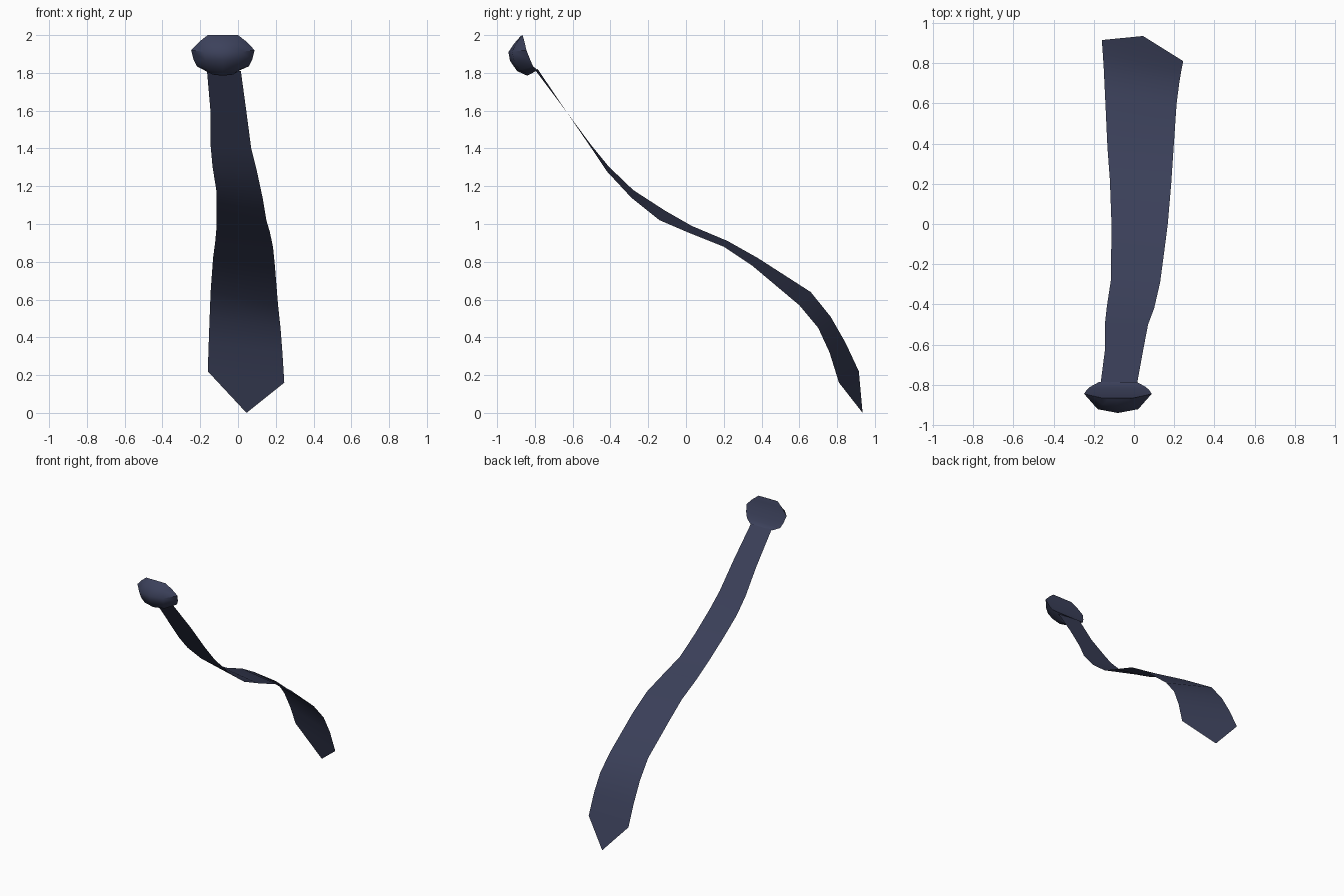
import bpy, bmesh, math

if "Cube" in bpy.data.objects:
    bpy.data.objects.remove(bpy.data.objects["Cube"])

navy = bpy.data.materials.new("navy_cloth")
navy.diffuse_color = (0.045, 0.053, 0.105, 1)
navy.use_nodes = True
navy.node_tree.nodes["Principled BSDF"].inputs["Base Color"].default_value = navy.diffuse_color


def make(name, verts, faces):
    me = bpy.data.meshes.new(name)
    me.from_pydata(verts, [], faces)
    bm = bmesh.new()
    bm.from_mesh(me)
    bmesh.ops.recalc_face_normals(bm, faces=bm.faces)
    bm.to_mesh(me)
    bm.free()
    me.materials.append(navy)
    ob = bpy.data.objects.new(name, me)
    bpy.context.collection.objects.link(ob)
    bpy.ops.object.select_all(action='DESELECT')
    ob.select_set(True)
    bpy.context.view_layer.objects.active = ob
    bpy.ops.object.shade_smooth_by_angle(angle=math.radians(50))
    return ob


# Blowing tie blade: left and right edge points from the knot down to the tip
left = [(-.165, -.785, 1.82), (-.145, -.63, 1.59), (-.145, -.50, 1.415), (-.135, -.41, 1.305),
        (-.115, -.28, 1.18), (-.113, -.11, 1.07), (-.113, .03, .99), (-.12, .22, .91),
        (-.132, .38, .82), (-.145, .66, .64), (-.15, .765, .51), (-.155, .845, .37),
        (-.16, .915, .22)]
right = [(.015, -.795, 1.81), (.045, -.63, 1.59), (.07, -.50, 1.40), (.10, -.42, 1.28),
         (.13, -.29, 1.14), (.15, -.14, 1.02), (.168, 0, .96), (.185, .20, .88),
         (.195, .35, .78), (.212, .60, .57), (.225, .70, .45), (.235, .76, .32),
         (.245, .81, .16)]
n = len(left)
tip = (.045, .935, 0)
faces = [(i, i + 1, n + i + 1, n + i) for i in range(n - 1)] + [(n - 1, 2 * n, 2 * n - 1)]
make("tie_blade", left + right + [tip], faces)

# Knot: rows of (half width, front y, front z, side y, side z), bulging forward, flat back
rows = [(.080, -.875, 1.995, -.865, 2.00),
        (.125, -.910, 1.955, -.855, 1.965),
        (.168, -.940, 1.91, -.845, 1.92),
        (.155, -.932, 1.865, -.825, 1.87),
        (.138, -.895, 1.81, -.81, 1.835),
        (.092, -.840, 1.785, -.785, 1.815)]
ts = [-1, -.6, 0, .6, 1]
verts = []
for hw, fy, fz, sy, sz in rows:
    for t in ts:
        b = math.sqrt(1 - t * t)
        verts.append((-.08 + hw * t, sy + (fy - sy) * b, sz + (fz - sz) * b))
k = len(ts)
faces = [(i * k + j, i * k + (j + 1) % k, (i + 1) * k + (j + 1) % k, (i + 1) * k + j)
         for i in range(len(rows) - 1) for j in range(k)]
faces += [tuple(range(k)), tuple(range((len(rows) - 1) * k, len(rows) * k))]
make("tie_knot", verts, faces)
